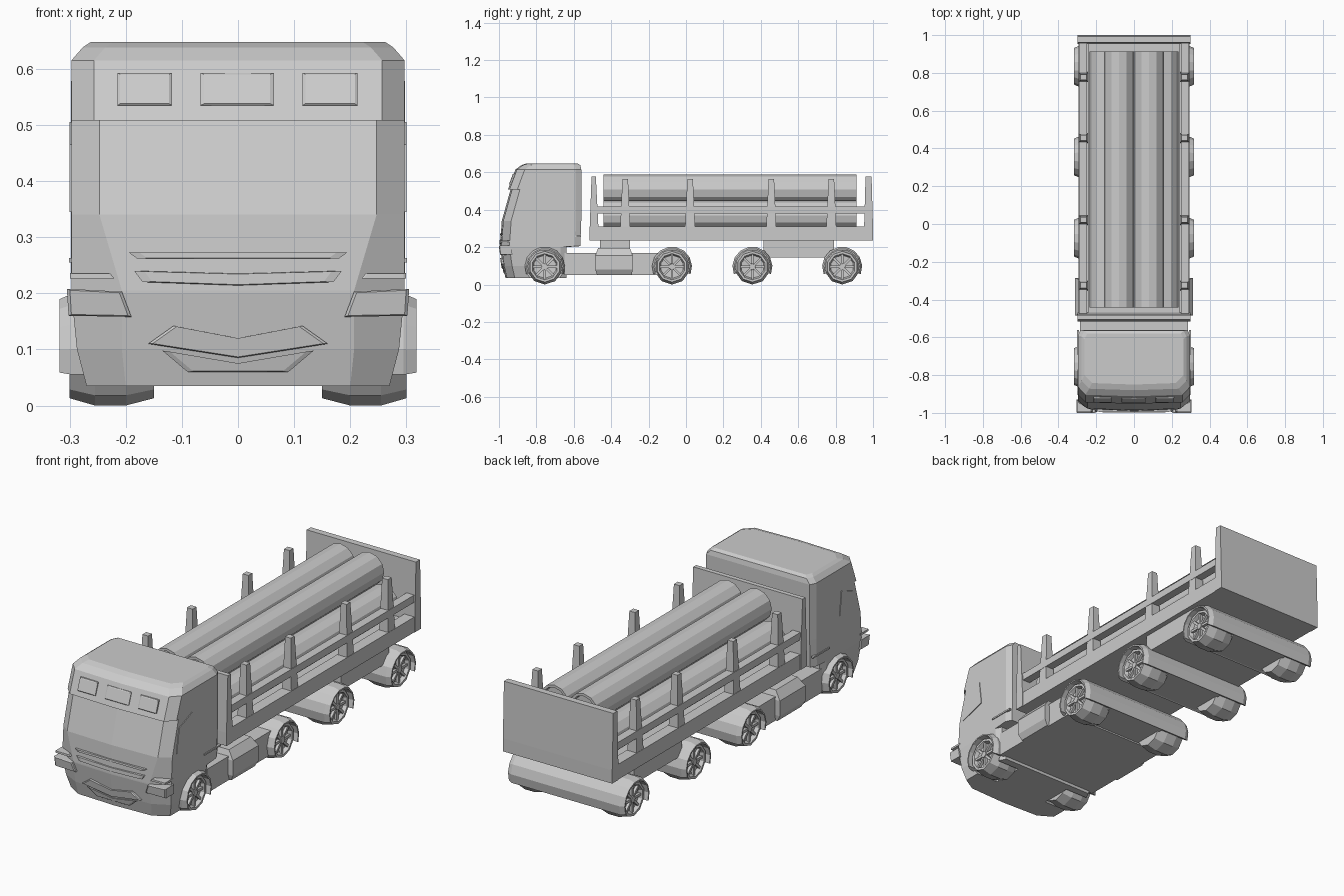
import bpy, bmesh, math

if "Cube" in bpy.data.objects:
    bpy.data.objects.remove(bpy.data.objects["Cube"])

grey = bpy.data.materials.new("light grey")
grey.diffuse_color = (0.6, 0.6, 0.6, 1)
grey.use_nodes = True
grey.node_tree.nodes["Principled BSDF"].inputs["Base Color"].default_value = grey.diffuse_color


def make(name, bm):
    bmesh.ops.remove_doubles(bm, verts=bm.verts, dist=1e-5)
    bmesh.ops.recalc_face_normals(bm, faces=bm.faces)
    me = bpy.data.meshes.new(name)
    bm.to_mesh(me)
    bm.free()
    me.materials.append(grey)
    ob = bpy.data.objects.new(name, me)
    bpy.context.collection.objects.link(ob)
    return ob


def loft(name, rings):
    """Skin a list of equal-length closed rings and cap both ends."""
    bm = bmesh.new()
    vs = [[bm.verts.new(p) for p in r] for r in rings]
    n = len(vs[0])
    for a, b in zip(vs, vs[1:]):
        for i in range(n):
            j = (i + 1) % n
            bm.faces.new((a[i], a[j], b[j], b[i]))
    bm.faces.new(vs[0])
    bm.faces.new(vs[-1])
    return make(name, bm)


def rect(x0, x1, y0, y1, z):
    return [(x0, y0, z), (x1, y0, z), (x1, y1, z), (x0, y1, z)]


def box(name, x0, x1, y0, y1, z0, z1):
    return loft(name, [rect(x0, x1, y0, y1, z0), rect(x0, x1, y0, y1, z1)])


def lathe(name, profile, n, axis, c, turn=0.0):
    """Spin (along, radius) pairs round the x or y axis through c."""
    bm = bmesh.new()
    rows = []
    for a, r in profile:
        row = []
        for i in range(n):
            t = 2 * math.pi * i / n + turn
            u, w = r * math.cos(t), r * math.sin(t)
            p = (a, u, w) if axis == 'X' else (u, a, w)
            row.append(bm.verts.new([p[k] + c[k] for k in range(3)]))
        rows.append(row)
    for a, b in zip(rows, rows[1:]):
        for i in range(n):
            j = (i + 1) % n
            bm.faces.new((a[i], a[j], b[j], b[i]))
    return make(name, bm)


# ---- cab: stacked outlines (z, front y, half width, back y, corner cut)
BODY = [(.035, -.965, .270, -.64, .07), (.10, -.980, .287, -.64, .08),
        (.20, -.994, .297, -.64, .09), (.205, -.994, .297, -.565, .09),
        (.34, -.985, .297, -.56, .05), (.508, -.938, .297, -.56, .05)]
ROOF = [(.508, -.952, .297, -.56, .04), (.615, -.912, .297, -.56, .04),
        (.638, -.880, .277, -.565, .04), (.648, -.850, .262, -.58, .04)]


def outline(z, yf, w, yb, c):
    half = [(0, yf), (w - c, yf + .008), (w, yf + .05), (w, yb - .03), (w - .015, yb)]
    return ([(x, y, z) for x, y in half] +
            [(-x, y, z) for x, y in reversed(half[1:])])


cab = loft("cab_body", [outline(*l) for l in BODY])
loft("cab_roof", [outline(*l) for l in ROOF])

AXLES = (-.755, -.075, .355, .835)
HUB_Z = .095

# front wheel openings
for s in (-1, 1):
    cut = lathe("wheel_cutter", [(.15 * s, 0), (.15 * s, .1), (.4 * s, .1), (.4 * s, 0)],
                16, 'X', (0, AXLES[0], HUB_Z))
    cut.hide_render = True
    m = cab.modifiers.new("wheel_opening", 'BOOLEAN')
    m.operation, m.object = 'DIFFERENCE', cut
    bpy.context.view_layer.objects.active = cab
    bpy.ops.object.modifier_apply(modifier=m.name)
    bpy.data.objects.remove(cut)


def front_y(z):
    lv = BODY if z < .508 else ROOF
    for a, b in zip(lv, lv[1:]):
        if z <= b[0]:
            return a[1] + (b[1] - a[1]) * (z - a[0]) / (b[0] - a[0])
    return lv[-1][1]


def front_plate(name, pts, t=.005, depth=.03, inset=.9):
    """Polygon in x/z laid on the sloping front of the cab."""
    cx = sum(p[0] for p in pts) / len(pts)
    cz = sum(p[1] for p in pts) / len(pts)
    face = [(cx + (x - cx) * inset, cz + (z - cz) * inset) for x, z in pts]
    loft(name, [[(x, front_y(z) + depth, z) for x, z in pts],
                [(x, front_y(z) - t * .4, z) for x, z in pts],
                [(x, front_y(z) - t, z) for x, z in face]])


# roof lamps, grille bars and bumper
for x0, x1 in ((-.215, -.118), (-.067, .064), (.115, .213)):
    front_plate("roof_lamp", [(x0, .535), (x1, .535), (x1, .593), (x0, .593)])
front_plate("upper_grille_bar", [(-.18, .262), (.18, .262), (.195, .273), (-.195, .273)])
front_plate("lower_grille_bar", [(-.17, .22), (0, .214), (.17, .22), (.185, .24),
                                 (0, .235), (-.185, .24)])
front_plate("bumper_chin", [(-.16, .11), (0, .085), (.16, .11), (.115, .142),
                            (0, .12), (-.115, .142)], t=.008, inset=.95)
front_plate("bumper_intake", [(-.09, .06), (.09, .06), (.135, .098), (0, .075),
                              (-.135, .098)], t=.004)

for s in (-1, 1):
    # headlights, brow strips, side windows, door sills
    front_plate("headlight", [(.19 * s, .158), (.302 * s, .16), (.305 * s, .208),
                              (.207 * s, .203)], t=.006, depth=.06)
    front_plate("headlight_brow", [(.22 * s, .226), (.299 * s, .226), (.299 * s, .236),
                                   (.228 * s, .236)], t=.003, depth=.06)
    win = [(-.905, .345), (-.885, .465), (-.785, .505), (-.77, .385)]
    loft("side_window", [[(x * s, y, z) for y, z in win] for x in (.294, .300)])
    box("door_sill", .29 * s, .301 * s, -.69, -.562, .255, .263)

# ---- tractor chassis, side tanks and turntable
box("tractor_chassis", -.285, .285, -.65, -.15, .05, .168)
loft("side_tanks", [rect(-.295, .295, -.475, -.29, .05), rect(-.312, .312, -.485, -.285, .08),
                    rect(-.312, .312, -.485, -.285, .155), rect(-.28, .28, -.47, -.3, .195)])
box("turntable", -.2, .2, -.46, -.30, .19, .236)

# ---- axles: full-width mudguards and wheels
ARC = [math.radians(-22 + 224 * i / 9) for i in range(10)]


def arc(x, y, r, rev=False):
    pts = [(x, y + r * math.cos(a), HUB_Z + r * math.sin(a)) for a in ARC]
    return pts[::-1] if rev else pts


TYRE = [(.15, 0), (.15, .082), (.20, .095), (.255, .095), (.30, .082),
        (.30, .070), (.282, .062), (.278, 0)]
for y in AXLES:
    loft("mudguard", [arc(x, y, r) + arc(x, y, .09, True) for x, r in
                      ((-.318, .097), (-.295, .107), (.295, .107), (.318, .097))])
    loft("axle_housing", [arc(x, y, .1) for x in (-.16, .16)])
    for s in (-1, 1):
        lathe("tyre", [(a * s, r) for a, r in TYRE], 10, 'X', (0, y, HUB_Z), math.pi / 2)
        lathe("hub", [(.27 * s, .02), (.298 * s, .016), (.298 * s, 0)], 8, 'X', (0, y, HUB_Z))
        for k in range(8):
            t = math.pi * k / 4
            c, d = math.cos(t), math.sin(t)
            quad = [(.01, -.006), (.068, -.006), (.068, .006), (.01, .006)]
            loft("spoke", [[(x * s, y + u * c - v * d, HUB_Z + u * d + v * c)
                            for u, v in quad] for x in (.275, .294)])

# ---- trailer bed, underframe and end boards
box("trailer_bed", -.295, .295, -.51, 1.0, .235, .288)
box("trailer_underframe", -.27, .27, .415, .79, .145, .236)
for name, a0, a1, b0, b1 in (("front_board", -.515, -.468, -.505, -.482),
                             ("tail_board", .952, 1.0, .96, .992)):
    loft(name, [rect(-.298, .298, a0, a1, .235), rect(-.298, .298, a0, a1, .30),
                rect(-.298, .298, b0, b1, .578)])

# side rails and stakes
for s in (-1, 1):
    box("lower_rail", .24 * s, .295 * s, -.5, .98, .24, .31)
    box("middle_rail", .25 * s, .292 * s, -.49, .97, .38, .416)
    for y in (-.325, .022, .456, .777):
        loft("stake", [rect(.243 * s, .294 * s, y - .027, y + .027, .30),
                       rect(.252 * s, .283 * s, y - .015, y + .015, .563)])

# ---- pipe load: three below, two on top
PIPE = [(-.42, 0), (-.42, .062), (-.442, .066), (-.442, .079),
        (.912, .079), (.912, .066), (.89, .062), (.89, 0)]
for x, z in ((-.157, .37), (0, .37), (.157, .37), (-.0795, .508), (.0795, .508)):
    lathe("pipe", PIPE, 12, 'Y', (x, 0, z))
